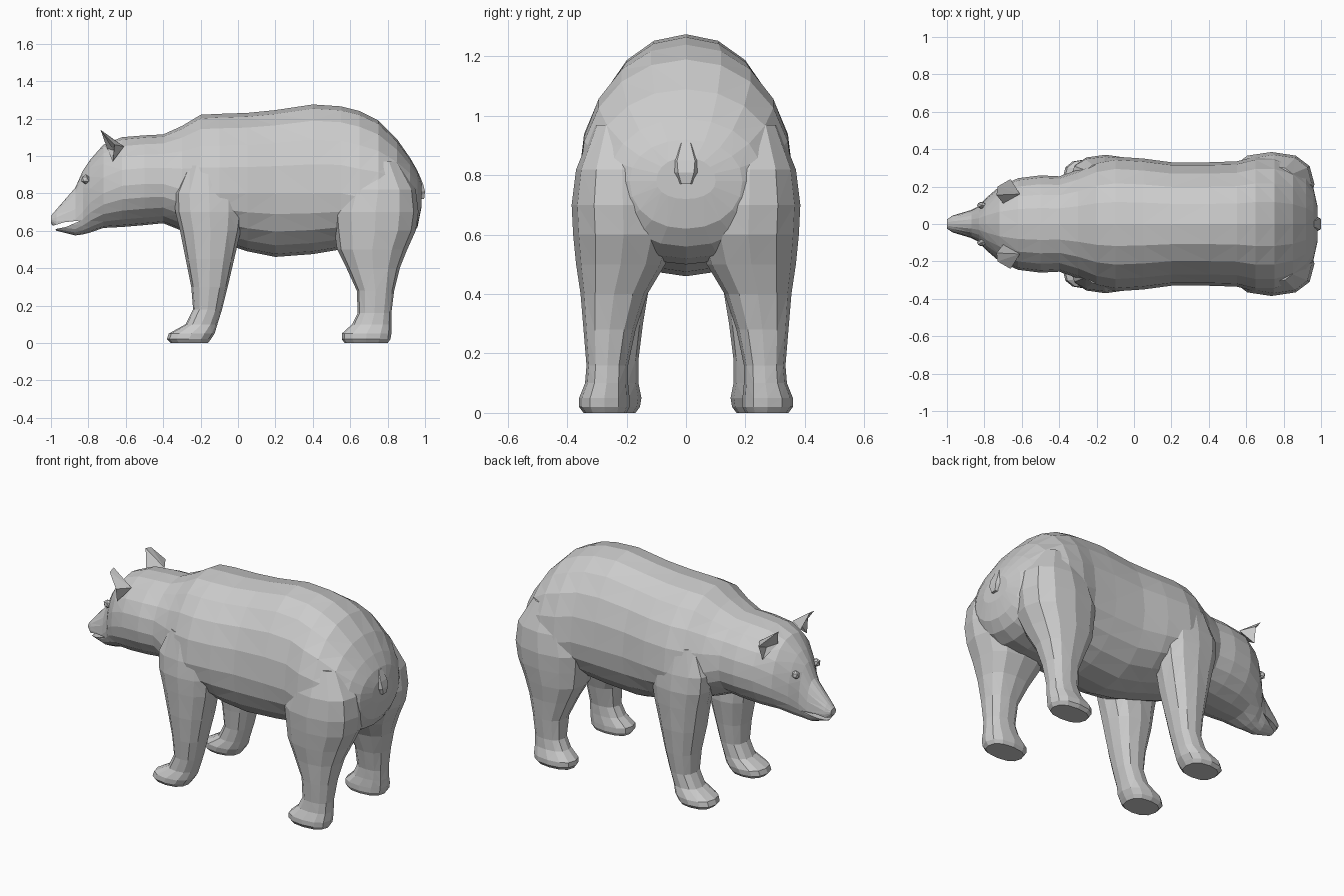
import bpy, bmesh
from math import cos, sin, pi

if "Cube" in bpy.data.objects:
    bpy.data.objects.remove(bpy.data.objects["Cube"])


def finish(name, bm, mirror=False):
    bmesh.ops.recalc_face_normals(bm, faces=bm.faces)
    mesh = bpy.data.meshes.new(name)
    bm.to_mesh(mesh)
    bm.free()
    obj = bpy.data.objects.new(name, mesh)
    bpy.context.collection.objects.link(obj)
    if mirror:
        mod = obj.modifiers.new("Mirror", 'MIRROR')
        mod.use_axis = (False, True, False)
        mod.use_mirror_merge = False
    return obj


def loft(name, rings, mirror=False):
    """Skin a list of point rings, close both ends and facet it."""
    bm = bmesh.new()
    loops = [[bm.verts.new(p) for p in ring] for ring in rings]
    n = len(loops[0])
    for a, b in zip(loops, loops[1:]):
        for i in range(n):
            j = (i + 1) % n
            bm.faces.new((a[i], a[j], b[j], b[i]))
    bm.faces.new(loops[0])
    bm.faces.new(loops[-1])
    bmesh.ops.triangulate(bm, faces=bm.faces)
    return finish(name, bm, mirror)


def oval(n, power):
    """Unit superellipse points."""
    pts = []
    for i in range(n):
        c, s = cos(2 * pi * i / n), sin(2 * pi * i / n)
        pts.append((abs(c) ** (2 / power) * (1 if c > 0 else -1),
                    abs(s) ** (2 / power) * (1 if s > 0 else -1)))
    return pts


def body_ring(x, bottom, mid, top, half):
    return [(x, half * u, mid + v * ((top - mid) if v > 0 else (mid - bottom)))
            for u, v in oval(20, 2.1)]


def leg_ring(z, x0, x1, y0, y1):
    return [((x0 + x1) / 2 + u * (x1 - x0) / 2, (y0 + y1) / 2 + v * (y1 - y0) / 2, z)
            for u, v in oval(12, 2.4)]


# Head and torso: x, underside, widest height, top, half width
body = loft("body", [body_ring(*s) for s in [
    (-1.0, .64, .66, .68, .025), (-.97, .60, .65, .715, .045),
    (-.87, .575, .66, .83, .075), (-.83, .58, .70, .92, .095),
    (-.79, .59, .75, .98, .14), (-.72, .615, .80, 1.06, .20),
    (-.62, .62, .84, 1.10, .245), (-.50, .63, .85, 1.11, .26),
    (-.40, .64, .85, 1.115, .255), (-.30, .60, .82, 1.16, .29),
    (-.20, .57, .80, 1.22, .34), (-.10, .54, .80, 1.225, .36),
    (.05, .49, .80, 1.23, .35), (.20, .46, .80, 1.245, .33),
    (.40, .475, .80, 1.275, .33), (.55, .50, .80, 1.265, .335),
    (.65, .50, .78, 1.24, .36), (.75, .50, .78, 1.19, .36),
    (.85, .52, .78, 1.09, .325), (.92, .56, .78, .99, .26),
    (.96, .62, .78, .92, .19), (.98, .72, .78, .86, .10)]])

# Mouth slit
slit = [(-1.02, .60), (-1.02, .617), (-.93, .645), (-.84, .655), (-.92, .62)]
mouth = loft("mouth_cutter", [[(x, y, z) for x, z in slit] for y in (-.2, .2)])
mouth.hide_render = True
mouth.hide_viewport = True
cut = body.modifiers.new("Mouth", 'BOOLEAN')
cut.operation = 'DIFFERENCE'
cut.solver = 'EXACT'
cut.object = mouth

# Legs: height, front x, back x, inner y, outer y
loft("front_legs", [leg_ring(*s) for s in [
    (.95, -.27, -.05, .15, .325), (.80, -.34, .03, .13, .36),
    (.70, -.335, .03, .12, .37), (.60, -.31, .015, .12, .365),
    (.45, -.28, -.02, .12, .355), (.30, -.25, -.055, .145, .34),
    (.18, -.24, -.085, .16, .325), (.10, -.28, -.11, .16, .325),
    (.05, -.37, -.125, .15, .345), (.02, -.38, -.145, .155, .345),
    (0, -.36, -.16, .17, .33)]], True)

loft("hind_legs", [leg_ring(*s) for s in [
    (.97, .62, .86, .12, .31), (.82, .55, .95, .06, .37),
    (.70, .505, .965, .04, .385), (.60, .515, .95, .04, .38),
    (.50, .53, .905, .07, .37), (.40, .58, .865, .13, .355),
    (.28, .635, .835, .17, .345), (.16, .64, .82, .195, .335),
    (.10, .61, .82, .195, .34), (.05, .555, .82, .19, .36),
    (.02, .555, .815, .19, .36), (0, .57, .80, .20, .345)]], True)

# Ears: rim around a hollow, closed by a ridge behind
bm = bmesh.new()
rim = [bm.verts.new(p) for p in [
    (-.70, .11, 1.04), (-.735, .155, 1.14), (-.73, .20, 1.13),
    (-.66, .24, 1.06), (-.67, .215, .97)]]
pit = bm.verts.new((-.665, .17, 1.03))
back = bm.verts.new((-.61, .16, 1.05))
for i in range(5):
    for tip in (pit, back):
        bm.faces.new((rim[i], rim[(i + 1) % 5], tip))
finish("ears", bm, True)

# Eyes under the brow
bm = bmesh.new()
bmesh.ops.create_icosphere(bm, subdivisions=1, radius=1)
bmesh.ops.scale(bm, vec=(.026, .02, .026), verts=bm.verts)
bmesh.ops.translate(bm, vec=(-.815, .10, .875), verts=bm.verts)
finish("eyes", bm, True)

# Tail
loft("tail", [[(x - .03, -w, z), (x, -w * .6, z), (x, w * .6, z), (x - .03, w, z)]
              for x, z, w in [(.965, .91, .025), (.99, .85, .05),
                              (1.0, .81, .045), (.995, .77, .025)]])
